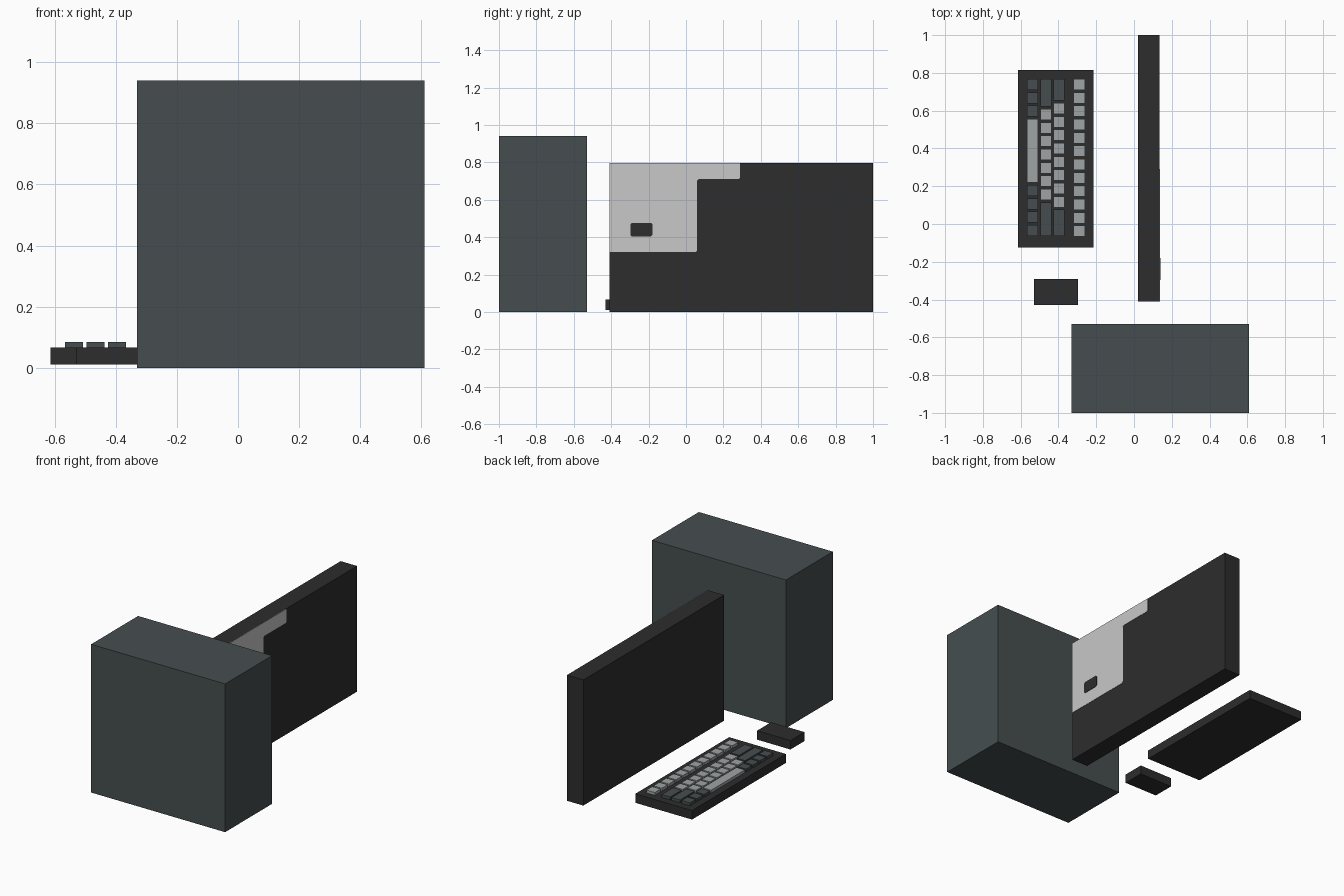
import bpy, bmesh

if "Cube" in bpy.data.objects:
    bpy.data.objects.remove(bpy.data.objects["Cube"])


def material(name, rgb):
    m = bpy.data.materials.new(name)
    m.diffuse_color = (*rgb, 1)
    m.use_nodes = True
    m.node_tree.nodes["Principled BSDF"].inputs["Base Color"].default_value = m.diffuse_color
    return m


SLATE = material("slate", (0.061, 0.076, 0.080))
BLACK = material("soft_black", (0.026, 0.026, 0.026))
SILVER = material("light_grey", (0.578, 0.578, 0.578))
KEYCAP = material("key_grey", (0.342, 0.366, 0.376))


def finish(name, bm, mat):
    bmesh.ops.recalc_face_normals(bm, faces=bm.faces)
    me = bpy.data.meshes.new(name)
    bm.to_mesh(me)
    bm.free()
    me.materials.append(mat)
    ob = bpy.data.objects.new(name, me)
    bpy.context.collection.objects.link(ob)
    return ob


def box(name, x, y, z, mat):
    bm = bmesh.new()
    bmesh.ops.create_cube(bm, size=1)
    for v in bm.verts:
        v.co = [r[0] if c < 0 else r[1] for c, r in zip(v.co, (x, y, z))]
    return finish(name, bm, mat)


def side_plate(name, outline, x, depth, mat):
    """Thin plate facing +x from a (y, z) outline."""
    bm = bmesh.new()
    face = bm.faces.new([bm.verts.new((x, y, z)) for y, z in outline])
    ext = bmesh.ops.extrude_face_region(bm, geom=[face])
    for v in ext["geom"]:
        if isinstance(v, bmesh.types.BMVert):
            v.co.x += depth
    return finish(name, bm, mat)


# Computer tower
box("computer_tower", (-0.33, 0.61), (-1, -0.53), (0, 0.94), SLATE)

# Monitor slab with a stepped pale panel and a dark port on its back
box("monitor", (0.02, 0.135), (-0.41, 1), (0, 0.797), BLACK)
c = 0.008
side_plate("monitor_back_panel",
           [(-0.41, 0.32), (0.06 - c, 0.32), (0.06, 0.32 + c), (0.06, 0.71 - c),
            (0.06 + c, 0.71), (0.29 - c, 0.71), (0.29, 0.71 + c), (0.29, 0.797),
            (-0.41, 0.797)], 0.134, 0.003, SILVER)
side_plate("monitor_port",
           [(-0.297 + c, 0.403), (-0.18 - c, 0.403), (-0.18, 0.403 + c),
            (-0.18, 0.477 - c), (-0.18 - c, 0.477), (-0.297 + c, 0.477),
            (-0.297, 0.477 - c), (-0.297, 0.403 + c)], 0.136, 0.003, BLACK)

# Mouse and keyboard body
box("mouse", (-0.53, -0.296), (-0.43, -0.29), (0.01, 0.067), BLACK)
box("keyboard_body", (-0.613, -0.215), (-0.125, 0.815), (0.01, 0.067), BLACK)

# Key rows: (left x, [(key width in units, dark?, repeats), ...]) from +y to -y
PITCH, GAP, TOP = 0.0706, 0.012, 0.768
rows = [
    (-0.566, [(1, True, 3), (4.95, False, 1), (1, True, 4)]),
    (-0.496, [(2.25, True, 1), (1, False, 7), (2.7, True, 1)]),
    (-0.426, [(1.8, True, 1), (1, False, 8), (2.15, True, 1)]),
    (-0.319, [(1, False, 12)]),
]
for r, (x, groups) in enumerate(rows):
    y, k = TOP, 0
    for width, dark, repeats in groups:
        for _ in range(repeats):
            box(f"key_{r + 1}_{k + 1}", (x, x + 0.059),
                (y - width * PITCH + GAP, y), (0.066, 0.085),
                SLATE if dark else KEYCAP)
            y -= width * PITCH
            k += 1
